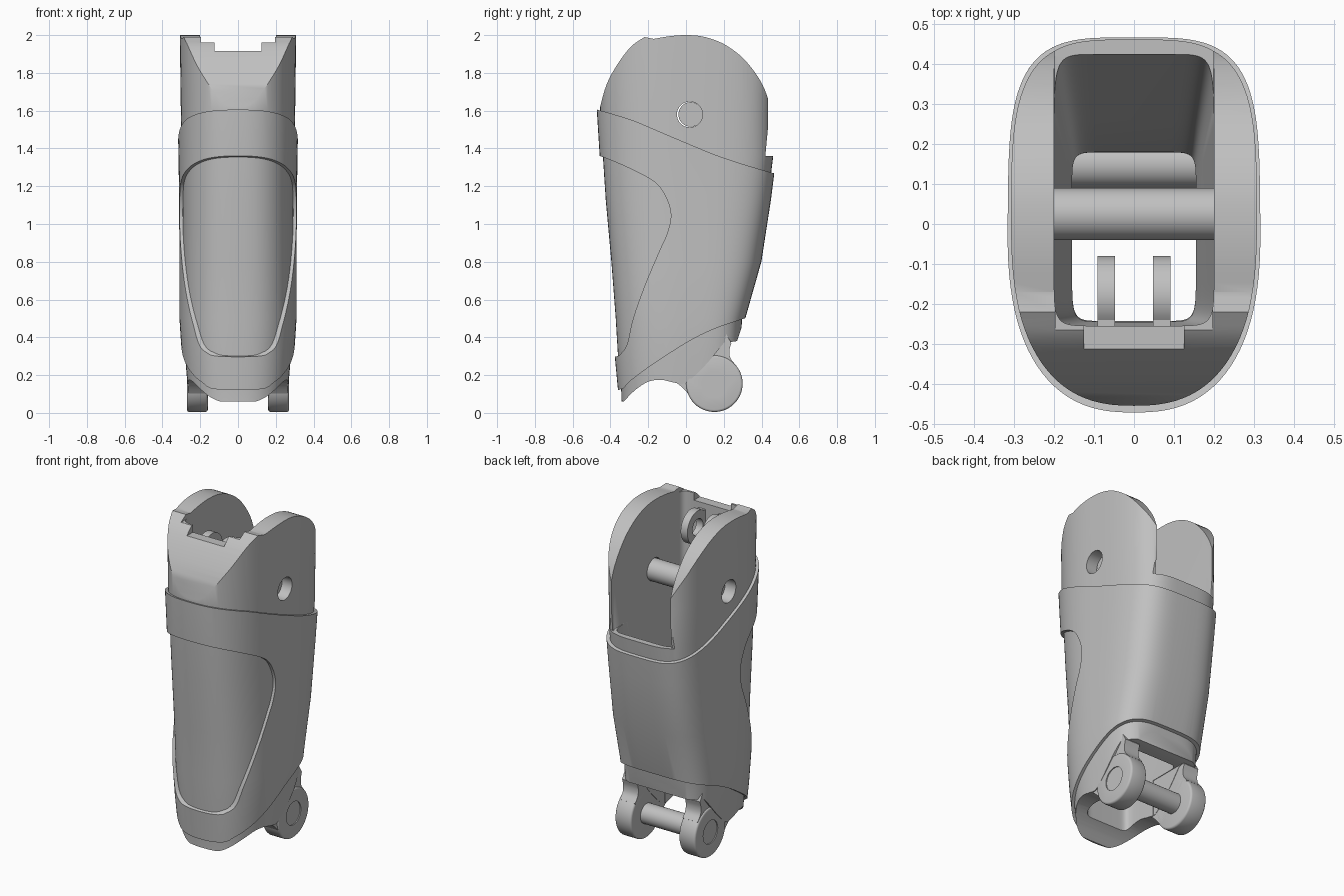
import bpy, bmesh, math
from mathutils import Vector

cube = bpy.data.objects.get("Cube")
if cube:
    bpy.data.objects.remove(cube)

grey = bpy.data.materials.new("plain grey")
grey.use_nodes = True
grey.diffuse_color = (0.53, 0.53, 0.53, 1)
grey.node_tree.nodes["Principled BSDF"].inputs["Base Color"].default_value = grey.diffuse_color


def finish(name, bm):
    bmesh.ops.recalc_face_normals(bm, faces=bm.faces)
    mesh = bpy.data.meshes.new(name)
    bm.to_mesh(mesh)
    bm.free()
    mesh.materials.append(grey)
    ob = bpy.data.objects.new(name, mesh)
    bpy.context.collection.objects.link(ob)
    return ob


def activate(ob):
    bpy.ops.object.select_all(action='DESELECT')
    ob.select_set(True)
    bpy.context.view_layer.objects.active = ob


def cut(ob, cutter, op='DIFFERENCE'):
    """Apply a boolean and throw the cutter away."""
    mod = ob.modifiers.new("cut", 'BOOLEAN')
    mod.operation, mod.object, mod.solver = op, cutter, 'EXACT'
    activate(ob)
    bpy.ops.object.modifier_apply(modifier=mod.name)
    bpy.data.objects.remove(cutter)


def loft(name, sections, front_power, back_power, grow=0.0, count=96):
    """Closed tube of rounded sections: (height, half width, front depth, back depth)."""
    bm = bmesh.new()
    rings = []
    for z, a, yf, yb in sections:
        ring = []
        for i in range(count):
            t = math.tau * i / count
            c, s = math.cos(t), math.sin(t)
            n, d = (back_power, yb) if s > 0 else (front_power, yf)
            x = math.copysign(abs(c) ** (2 / n), c) * (a + grow)
            y = math.copysign(abs(s) ** (2 / n), s) * (d + grow)
            ring.append(bm.verts.new((x, y, z)))
        rings.append(ring)
    for low, high in zip(rings, rings[1:]):
        for i in range(count):
            j = (i + 1) % count
            bm.faces.new((low[i], low[j], high[j], high[i]))
    bm.faces.new(rings[0])
    bm.faces.new(rings[-1])
    return finish(name, bm)


def prism(name, points, x0=-0.6, x1=0.6):
    """Side outline of (y, z) points extruded across x."""
    bm = bmesh.new()
    face = bm.faces.new([bm.verts.new((x0, y, z)) for y, z in points])
    made = bmesh.ops.extrude_face_region(bm, geom=[face])["geom"]
    verts = [v for v in made if isinstance(v, bmesh.types.BMVert)]
    bmesh.ops.translate(bm, verts=verts, vec=(x1 - x0, 0, 0))
    return finish(name, bm)


def disc(name, y, z, r, x0, x1):
    ring = [math.tau * i / 48 for i in range(48)]
    return prism(name, [(y + r * math.cos(t), z + r * math.sin(t)) for t in ring], x0, x1)


def box(name, x, y0, y1, z0, z1):
    return prism(name, [(y0, z0), (y1, z0), (y1, z1), (y0, z1)], -x, x)


def smooth(points, steps=4):
    """Smooth curve through the points."""
    p = [Vector(q) for q in points]
    p = [p[0] * 2 - p[1]] + p + [p[-1] * 2 - p[-2]]
    out = []
    for a, b, c, d in zip(p, p[1:], p[2:], p[3:]):
        for k in range(steps):
            t = k / steps
            out.append(tuple(0.5 * (2 * b + (c - a) * t + (2 * a - 5 * b + 4 * c - d) * t ** 2
                                    + (3 * b - a - 3 * c + d) * t ** 3)))
    return out + [tuple(p[-2])]


BODY = [(-0.1, .25, .335, .29), (.12, .265, .343, .285), (.3, .28, .36, .285),
        (.5, .293, .372, .297), (.8, .293, .395, .382), (1.13, .295, .425, .433),
        (1.36, .298, .44, .462), (1.6, .303, .455, .46), (2.1, .309, .46, .46)]
HOLLOW = [(-.2, .155, .24, .17), (.4, .155, .245, .18), (.75, .17, .25, .26),
          (1.36, .2, .255, .425), (1.362, .2, .255, .6), (2.2, .2, .255, .6)]

# Inner limb: rounded tube trimmed to the domed side outline, then hollowed
dome = smooth([(-.46, 1.6), (-.42, 1.74), (-.36, 1.85), (-.29, 1.94), (-.22, 1.99)])
dome += smooth([(-.17, 1.98), (-.08, 1.995), (.01, 2.0), (.1, 1.99), (.2, 1.953),
                (.3, 1.88), (.38, 1.78), (.425, 1.69), (.44, 1.6), (.42, 1.36)])
hem = smooth([(.2, .37), (.1, .25), (0, .16), (-.06, .16), (-.13, .175), (-.2, .165),
              (-.27, .12), (-.33, .06)])
body = loft("limb_core", BODY, 2.5, 3.8)
cut(body, prism("trim", dome + [(.47, 1.36), (.6, 1.3), (.6, .5), (.31, .5), (.27, .38)]
                + hem + [(-.6, .06), (-.6, 1.6)]), 'INTERSECT')
cut(body, loft("hollow", HOLLOW, 10, 10))
cut(body, box("notch", .125, -.6, -.1, 1.915, 2.2))
cut(body, box("wide_notch", .197, -.6, -.1, 1.96, 2.2))
cut(body, disc("pin_hole", .02, 1.58, .068, -.6, .6))
cut(body, box("heel_gap", .158, -.02, .6, -.1, .375))

# Outer sleeve with a sloping top and bottom and a large front window
top = smooth([(-.6, 1.63), (-.47, 1.605), (-.3, 1.555), (-.2, 1.515), (0, 1.43),
              (.2, 1.35), (.46, 1.27), (.6, 1.24)])
bottom = smooth([(.6, .6), (.31, .5), (.15, .445), (0, .37), (-.2, .24),
                 (-.3, .165), (-.36, .12), (-.6, .09)])
window = smooth([(-.6, 1.4), (-.455, 1.36), (-.3, 1.295), (-.17, 1.225), (-.11, 1.15),
                 (-.08, 1.05), (-.1, .95), (-.14, .86), (-.22, .67), (-.28, .5),
                 (-.31, .37), (-.34, .32), (-.385, .295), (-.6, .27)])
sleeve = loft("outer_sleeve", BODY, 2.5, 3.8, grow=.017)
cut(sleeve, prism("sleeve_trim", top + bottom), 'INTERSECT')
cut(sleeve, prism("window", window))
cut(sleeve, loft("sleeve_hollow", HOLLOW, 10, 10, grow=.012))

parts = [body, sleeve]

# Cross pins of the upper and lower joints
parts.append(disc("upper_pin", .025, 1.58, .065, -.235, .235))
parts.append(disc("lower_pin", .15, .155, .06, -.2, .2))

neck = smooth([(-.06, .165), (-.02, .135), (.03, .08)]) + [(.15, .1)]
neck += smooth([(.262, .255), (.235, .29), (.23, .33), (.24, .37)]) + [(.2, .44), (-.06, .4)]

for side, s in (("right", -1), ("left", 1)):
    # Lower joint lug: rounded disc with a shallow round recess, joined by a neck
    lug = disc(side + "_lower_lug", .15, .155, .15, s * .16, s * .27)
    bevel = lug.modifiers.new("round", 'BEVEL')
    bevel.width, bevel.segments = .012, 3
    activate(lug)
    bpy.ops.object.modifier_apply(modifier=bevel.name)
    cut(lug, disc("recess", .15, .155, .07, s * .264, s * .4))
    parts.append(lug)
    parts.append(prism(side + "_lug_neck", neck, s * .16, s * .262))

    # Small ringed bracket behind the front wall
    ring = disc(side + "_bracket_ring", -.18, 1.8, .1, s * .047, s * .092)
    cut(ring, prism("tab", [(-.3, 1.72), (-.18, 1.72), (-.18, 1.88), (-.3, 1.88)],
                    s * .047, s * .092), 'UNION')
    cut(ring, disc("eye", -.18, 1.8, .05, -.3, .3))
    parts.append(ring)

for ob in parts:
    activate(ob)
    bpy.ops.object.shade_smooth_by_angle(angle=math.radians(32))
